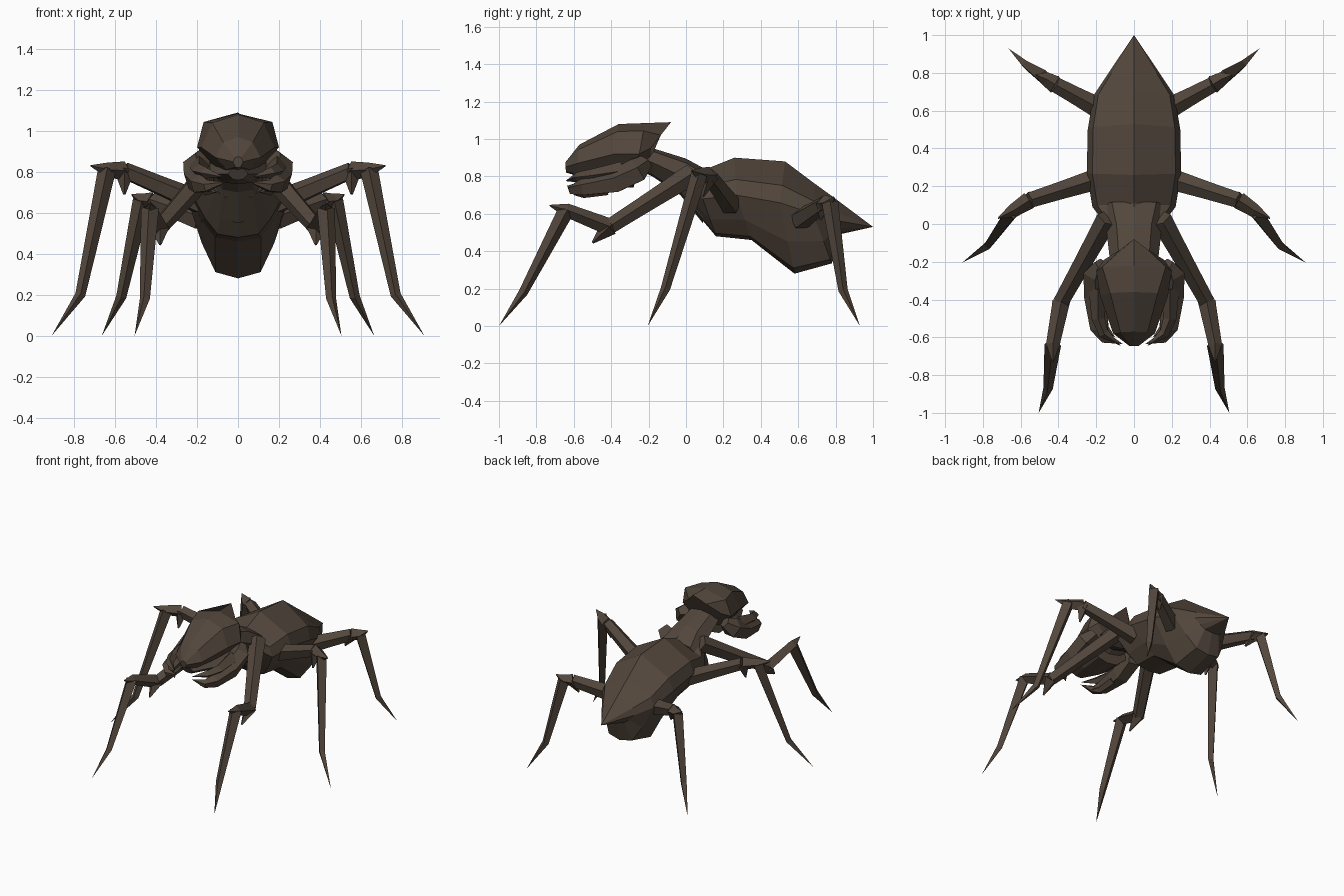
import bpy, bmesh, math
from mathutils import Vector

shell = bpy.data.materials.new("dark_shell")
shell.diffuse_color = (0.085, 0.062, 0.045, 1)


def skin(name, rings, mirror=False):
    """Bridge equal rings of points, cap both ends, optionally mirror in x."""
    bm = bmesh.new()
    loops = [[bm.verts.new(p) for p in r] for r in rings]
    n = len(loops[0])
    for a, b in zip(loops, loops[1:]):
        for i in range(n):
            j = (i + 1) % n
            bm.faces.new((a[i], a[j], b[j], b[i]))
    bm.faces.new(loops[0])
    bm.faces.new(loops[-1][::-1])
    bmesh.ops.remove_doubles(bm, verts=bm.verts, dist=0.0005)
    bmesh.ops.recalc_face_normals(bm, faces=bm.faces)
    me = bpy.data.meshes.new(name)
    bm.to_mesh(me)
    bm.free()
    me.materials.append(shell)
    ob = bpy.data.objects.new(name, me)
    bpy.context.collection.objects.link(ob)
    if mirror:
        mod = ob.modifiers.new("mirror", "MIRROR")
        mod.use_mirror_merge = False
    return ob


def body_ring(top, side, bottom, hw, up=(0.62, 0.78), lows=((0.5, 0.85),)):
    """Symmetric ring from (y, z) of top, side, bottom and a half width.
    up and lows give (width share, blend) of the corners above and below the side."""
    t, s, b = Vector(top), Vector(side), Vector(bottom)
    corners = [(hw * up[0], s.lerp(t, up[1])), (hw, s)]
    corners += [(hw * w, s.lerp(b, f)) for w, f in lows]
    pts = [(0, t)] + corners + [(0, b)] + [(-x, p) for x, p in corners[::-1]]
    return [(x, p.x, p.y) for x, p in pts]


def tube(name, path, sides=5, mirror=True):
    """Tapered tube; path rows are (x, y, z, radius)."""
    pts = [Vector(p[:3]) for p in path]
    rings = []
    for i, p in enumerate(pts):
        d = (pts[min(i + 1, len(pts) - 1)] - pts[max(i - 1, 0)]).normalized()
        ref = Vector((0, 0, 1)) if abs(d.z) < 0.9 else Vector((0, -1, 0))
        a = d.cross(ref).normalized()
        b = a.cross(d)
        r = path[i][3]
        rings.append([p + r * (a * math.cos(t) + b * math.sin(t))
                      for t in (math.tau * k / sides + math.pi / 2 for k in range(sides))])
    return skin(name, rings, mirror)


# Abdomen: wide flat back, narrow belly, overhanging pointed tail
back, belly = (0.88, 0.42), ((0.72, 0.55), (0.45, 0.92))
skin("abdomen", [
    body_ring(*ring, back, belly) for ring in (
        ((0.02, 0.87), (0.0, 0.76), (0.0, 0.67), 0.15),
        ((0.11, 0.84), (0.09, 0.68), (0.16, 0.48), 0.22),
        ((0.26, 0.90), (0.27, 0.70), (0.35, 0.46), 0.25),
        ((0.53, 0.88), (0.50, 0.66), (0.58, 0.28), 0.245),
        ((0.69, 0.76), (0.68, 0.60), (0.78, 0.335), 0.215),
        ((0.80, 0.68), (0.80, 0.565), (0.82, 0.49), 0.135),
        ((1.0, 0.53), (1.0, 0.53), (1.0, 0.53), 0.0))
])

# Neck and thorax
skin("thorax", [
    body_ring((-0.28, 0.98), (-0.27, 0.91), (-0.26, 0.84), 0.11),
    body_ring((-0.16, 0.945), (-0.17, 0.87), (-0.18, 0.80), 0.13),
    body_ring((0.0, 0.895), (0.0, 0.79), (-0.03, 0.70), 0.15),
    body_ring((0.12, 0.83), (0.10, 0.70), (0.09, 0.55), 0.19),
])

# Head with a pointed rear crest
skin("head", [
    body_ring((-0.645, 0.875), (-0.645, 0.85), (-0.64, 0.82), 0.025),
    body_ring((-0.57, 0.97), (-0.58, 0.87), (-0.57, 0.80), 0.11, (0.65, 0.75)),
    body_ring((-0.36, 1.08), (-0.38, 0.92), (-0.40, 0.79), 0.18, (0.7, 0.75)),
    body_ring((-0.22, 1.085), (-0.25, 0.92), (-0.28, 0.79), 0.2, (0.84, 0.75)),
    body_ring((-0.08, 1.09), (-0.19, 0.95), (-0.20, 0.86), 0.16, (0.45, 0.5)),
])

# Mouth floor and jaws
skin("mouth", [
    body_ring((-0.61, 0.82), (-0.60, 0.79), (-0.58, 0.76), 0.05),
    body_ring((-0.45, 0.84), (-0.45, 0.79), (-0.45, 0.74), 0.13),
    body_ring((-0.26, 0.88), (-0.26, 0.82), (-0.28, 0.74), 0.16),
])
tube("mandible", [(0.17, -0.215, 0.88, 0.04), (0.20, -0.26, 0.83, 0.07),
                  (0.20, -0.38, 0.77, 0.068), (0.185, -0.55, 0.74, 0.05),
                  (0.15, -0.605, 0.73, 0.03), (0.06, -0.635, 0.75, 0.0)])
tube("upper_fang", [(0.19, -0.34, 0.83, 0.05), (0.19, -0.50, 0.805, 0.035),
                    (0.16, -0.58, 0.795, 0.028), (0.07, -0.645, 0.775, 0.0)], 4)
tube("lower_fang", [(0.17, -0.42, 0.73, 0.03), (0.16, -0.55, 0.71, 0.026),
                    (0.10, -0.60, 0.70, 0.0)], 4)


def leg(name, hip, knee, knob, joint, spike, ankle, tip):
    """Thigh, knee knob, knee link with spike, shin and pointed foot."""
    mid = Vector(hip).lerp(Vector(knee), 0.5)
    tube(name + "_thigh", [(*hip, 0.06), (*mid, 0.05), (*knee, 0.043)])
    tube(name + "_knee_knob", [(*knee, 0.05), (*knob, 0.006)], 4)
    tube(name + "_knee_link", [(*knee, 0.046), (*joint, 0.036), (*spike, 0.003)], 4)
    tube(name + "_shin", [(*joint, 0.044), (*ankle, 0.025), (*tip, 0.0)], 4)


# Three pairs of legs
leg("front_leg", (0.14, 0.03, 0.81), (0.385, -0.41, 0.53), (0.38, -0.50, 0.445),
    (0.43, -0.64, 0.62), (0.43, -0.73, 0.645), (0.455, -0.87, 0.18), (0.505, -1.0, 0.0))
leg("middle_leg", (0.19, 0.24, 0.65), (0.555, 0.125, 0.805), (0.555, 0.09, 0.69),
    (0.64, 0.07, 0.81), (0.72, 0.03, 0.83), (0.77, -0.11, 0.20), (0.91, -0.205, 0.0))
leg("back_leg", (0.18, 0.61, 0.57), (0.42, 0.74, 0.655), (0.38, 0.72, 0.57),
    (0.47, 0.77, 0.66), (0.52, 0.79, 0.69), (0.57, 0.84, 0.19), (0.665, 0.93, 0.0))
